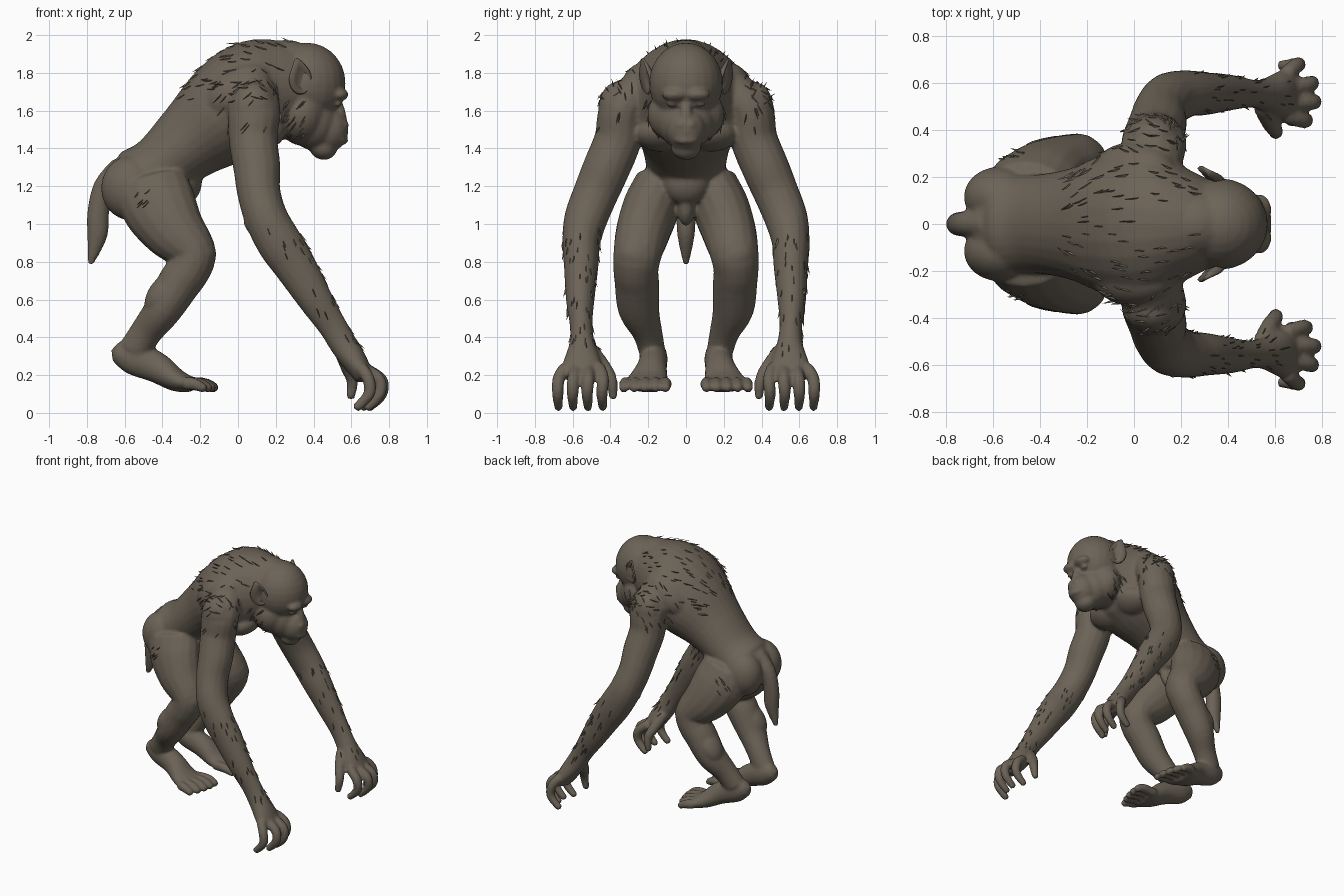
import bpy, bmesh, math, random
from mathutils import Vector, Matrix

random.seed(4)
cube = bpy.data.objects.get("Cube")
if cube:
    bpy.data.objects.remove(cube, do_unlink=True)

hide = bpy.data.materials.new("dark_brown_hide")
hide.use_nodes = True
hide.diffuse_color = (0.15, 0.125, 0.095, 1)
hide.node_tree.nodes["Principled BSDF"].inputs["Base Color"].default_value = hide.diffuse_color
hide.node_tree.nodes["Principled BSDF"].inputs["Roughness"].default_value = 0.9


def make_object(name, bm):
    bmesh.ops.recalc_face_normals(bm, faces=bm.faces)
    mesh = bpy.data.meshes.new(name)
    bm.to_mesh(mesh)
    bm.free()
    mesh.materials.append(hide)
    ob = bpy.data.objects.new(name, mesh)
    bpy.context.collection.objects.link(ob)
    return ob


def refine(rings, steps=4):
    """Smooth spline through rings given as (x, y, z, half_width, half_depth)."""
    pts = [rings[0]] + list(rings) + [rings[-1]]
    out = []
    for a, b, c, d in zip(pts, pts[1:], pts[2:], pts[3:]):
        for k in range(steps):
            t = k / steps
            out.append([q + t * (r - p + t * (2 * p - 5 * q + 4 * r - s + t * (3 * (q - r) + s - p))) / 2
                        for p, q, r, s in zip(a, b, c, d)])
    return out + [list(rings[-1])]


def loft(bm, rings, signs=(1,), n=16):
    for sign in signs:
        path = refine(rings)
        pos = [Vector((p[0], p[1] * sign, p[2])) for p in path]
        loops = []
        for i, p in enumerate(path):
            t = (pos[min(i + 1, len(pos) - 1)] - pos[max(i - 1, 0)]).normalized()
            side = Vector((0, 1, 0))
            side = (side - t * side.dot(t)).normalized()
            up = t.cross(side)
            turn = [math.tau * k / n for k in range(n)]
            loops.append([bm.verts.new(pos[i] + side * math.cos(a) * p[3] + up * math.sin(a) * p[4]) for a in turn])
        for lo, hi in zip(loops, loops[1:]):
            for k in range(n):
                bm.faces.new((lo[k], lo[k - 1], hi[k - 1], hi[k]))
        # rounded ends
        for loop, p, inner, q in ((loops[0], pos[0], pos[1], path[0]), (loops[-1], pos[-1], pos[-2], path[-1])):
            tip = bm.verts.new(p + (p - inner).normalized() * min(q[3:]) * 0.6)
            for k in range(n):
                bm.faces.new((loop[k], loop[k - 1], tip))


def blob(bm, centre, radii, signs=(1,), tilt=0):
    for s in signs:
        place = Matrix.Translation((centre[0], centre[1] * s, centre[2]))
        m = place @ Matrix.Rotation(tilt, 4, 'Y') @ Matrix.Diagonal((*radii, 1))
        bmesh.ops.create_uvsphere(bm, u_segments=24, v_segments=14, radius=1, matrix=m)


PAIR = (1, -1)
bm = bmesh.new()

# torso from rump to neck
loft(bm, [(-.66, 0, 1.2, .14, .12), (-.56, 0, 1.22, .21, .17), (-.42, 0, 1.3, .21, .17),
          (-.25, 0, 1.44, .24, .21), (-.08, 0, 1.57, .31, .27), (.08, 0, 1.68, .33, .29),
          (.22, 0, 1.72, .24, .26), (.34, 0, 1.73, .18, .2)], n=28)
blob(bm, (-.57, .115, 1.19), (.155, .13, .17), PAIR)        # buttocks
blob(bm, (.0, .22, 1.7), (.2, .13, .13), PAIR, -.6)         # shoulder blades
blob(bm, (.14, .13, 1.47), (.12, .14, .08), PAIR, -.4)      # chest
blob(bm, (-.29, 0, 1.23), (.1, .13, .13))                   # belly
blob(bm, (-.33, 0, 1.11), (.08, .05, .12))                  # groin
blob(bm, (.25, 0, 1.77), (.22, .17, .205))                  # nape

# head
blob(bm, (.365, 0, 1.745), (.205, .195, .215))
blob(bm, (.34, 0, 1.58), (.14, .205, .165))                 # cheeks
blob(bm, (.4, 0, 1.54), (.13, .15, .15))                    # jaw
blob(bm, (.475, 0, 1.5), (.11, .105, .12))                  # muzzle
blob(bm, (.45, 0, 1.405), (.075, .08, .065), tilt=.3)       # chin
blob(bm, (.535, 0, 1.45), (.05, .07, .026), tilt=.3)        # upper lip
blob(bm, (.535, .06, 1.685), (.05, .068, .035), PAIR)       # brow
blob(bm, (.53, .075, 1.635), (.018, .03, .016), PAIR)       # eyelids
blob(bm, (.545, 0, 1.59), (.025, .03, .09), tilt=-.25)      # nose bridge
blob(bm, (.565, .025, 1.525), (.022, .03, .024), PAIR)      # nostrils

# arms and palms
loft(bm, [(.07, .24, 1.7, .12, .13), (.085, .34, 1.6, .12, .14), (.08, .36, 1.45, .125, .13),
          (.1, .42, 1.3, .125, .125), (.11, .475, 1.17, .12, .115), (.15, .53, 1.03, .115, .115),
          (.22, .555, .9, .1, .12), (.3, .555, .78, .092, .112), (.41, .56, .6, .076, .092),
          (.5, .555, .46, .06, .076), (.56, .55, .36, .07, .073), (.62, .55, .27, .1, .066),
          (.67, .555, .19, .115, .052)], PAIR)
blob(bm, (.08, .37, 1.6), (.12, .095, .15), PAIR)           # deltoids
blob(bm, (.08, .53, 1.02), (.05, .06, .07), PAIR)           # elbows

# curled fingers and thumbs
for i, reach in enumerate((.0, .035, .025, -.03)):
    y0, y1 = .46 + .06 * i, .44 + .078 * i
    loft(bm, [(.65, y0, .24, .034, .036), (.72 + reach, y1, .18, .034, .034),
              (.725 + reach, y1 + .005, .1, .031, .032), (.655 + reach, y1, .025, .023, .025)], PAIR, 10)
loft(bm, [(.55, .5, .33, .04, .045), (.58, .43, .24, .036, .038),
          (.605, .395, .17, .032, .032), (.595, .385, .08, .022, .024)], PAIR, 10)

# legs
loft(bm, [(-.46, .14, 1.22, .13, .19), (-.42, .18, 1.1, .15, .2), (-.34, .225, .97, .145, .17),
          (-.24, .255, .85, .13, .125), (-.26, .265, .76, .12, .115), (-.31, .26, .69, .118, .115),
          (-.395, .25, .55, .11, .1), (-.485, .205, .43, .08, .085), (-.55, .18, .33, .07, .085)], PAIR)
blob(bm, (-.195, .265, .84), (.08, .1, .09), PAIR)          # kneecaps
blob(bm, (-.4, .27, .63), (.075, .09, .13), PAIR, .6)       # calves

# feet and toes
loft(bm, [(-.645, .165, .325, .05, .055), (-.56, .17, .295, .072, .09), (-.43, .18, .24, .08, .082),
          (-.33, .2, .175, .107, .062), (-.25, .215, .15, .13, .042)], PAIR)
for i in range(5):
    y = .105 + .055 * i
    tip = -.115 - .06 * (i / 4) ** 2
    loft(bm, [(-.28, y * .9 + .02, .155, .032, .036), (tip - .06, y, .153, .03, .034),
              (tip, y + .005, .128, .025, .025)], PAIR, 10)

# tail
loft(bm, [(-.62, 0, 1.3, .06, .06), (-.71, 0, 1.2, .055, .055), (-.74, 0, 1.06, .052, .058),
          (-.745, 0, .94, .046, .054), (-.78, 0, .79, .016, .016)])

body = make_object("body", bm)
skin = body.modifiers.new("skin", 'REMESH')
skin.mode = 'VOXEL'
skin.voxel_size = .011
relax = body.modifiers.new("relax", 'SMOOTH')
relax.factor, relax.iterations = .5, 5
bpy.context.view_layer.update()
solid = bpy.data.meshes.new_from_object(body.evaluated_get(bpy.context.evaluated_depsgraph_get()))
body.modifiers.clear()
body.data = solid
solid.name = "body"
solid.shade_smooth()

# pointed, cupped ears
for name, s in (("ear_back_side", 1), ("ear_front_side", -1)):
    bm = bmesh.new()
    rim = []
    for k in range(20):
        a = math.tau * k / 20
        lift = .08 * math.cos(a)
        point = max(0, math.cos(a)) ** 6
        rim.append(bm.verts.new((.33 + .06 * math.sin(a) - .02 * point,
                                 s * (.2 + .15 * (lift + .08) - .025 * math.sin(a)), 1.765 + lift + .035 * point)))
    hollow = [bm.verts.new((.34 + (v.co.x - .34) * .6, v.co.y - s * .03, 1.76 + (v.co.z - 1.76) * .6)) for v in rim]
    for k in range(20):
        bm.faces.new((rim[k], rim[k - 1], hollow[k - 1], hollow[k]))
    bm.faces.new(hollow)
    ear = make_object(name, bm)
    ear.modifiers.new("thickness", 'SOLIDIFY').thickness = .012
    ear.data.shade_smooth()

# tufts of hair, grown from chosen zones of the hide
zones = {
    "back_hair": (110, .055, (-1, 0, .15), lambda c, n: c.z > 1.6 and n.z > .25 and -.3 < c.x < .3),
    "shoulder_hair": (50, .05, (-.5, 0, -.6), lambda c, n: c.z > 1.5 and abs(c.y) > .3 and c.x < .25),
    "forearm_hair": (100, .04, (.3, 0, -.8), lambda c, n: .3 < c.z < 1 and c.x > .1 and n.x > -.2),
    "hip_hair": (16, .035, (-.6, 0, -.6), lambda c, n: 1.1 < c.z < 1.2 and -.56 < c.x < -.45 and abs(n.y) > .6),
    "cheek_hair": (40, .04, (-.5, 0, -.7), lambda c, n: 1.42 < c.z < 1.65 and .25 < c.x < .36 and abs(n.y) > .5),
}
for name, (count, length, flow, inside) in zones.items():
    faces = [f for f in solid.polygons if inside(f.center, f.normal)]
    bm = bmesh.new()
    for f in random.sample(faces, min(count, len(faces))):
        n, c = f.normal.copy(), f.center.copy()
        along = Vector(flow)
        along = (along - n * along.dot(n)).normalized()
        across = n.cross(along) * .005
        root = c - n * .006
        tip = bm.verts.new(c + (along + n * random.uniform(.05, .4)) * length * random.uniform(.6, 1.2))
        base = [bm.verts.new(root + d) for d in (across, -across, n * .009 - along * .01)]
        for k in range(3):
            bm.faces.new((base[k], base[k - 1], tip))
        bm.faces.new(base)
    make_object(name, bm)
